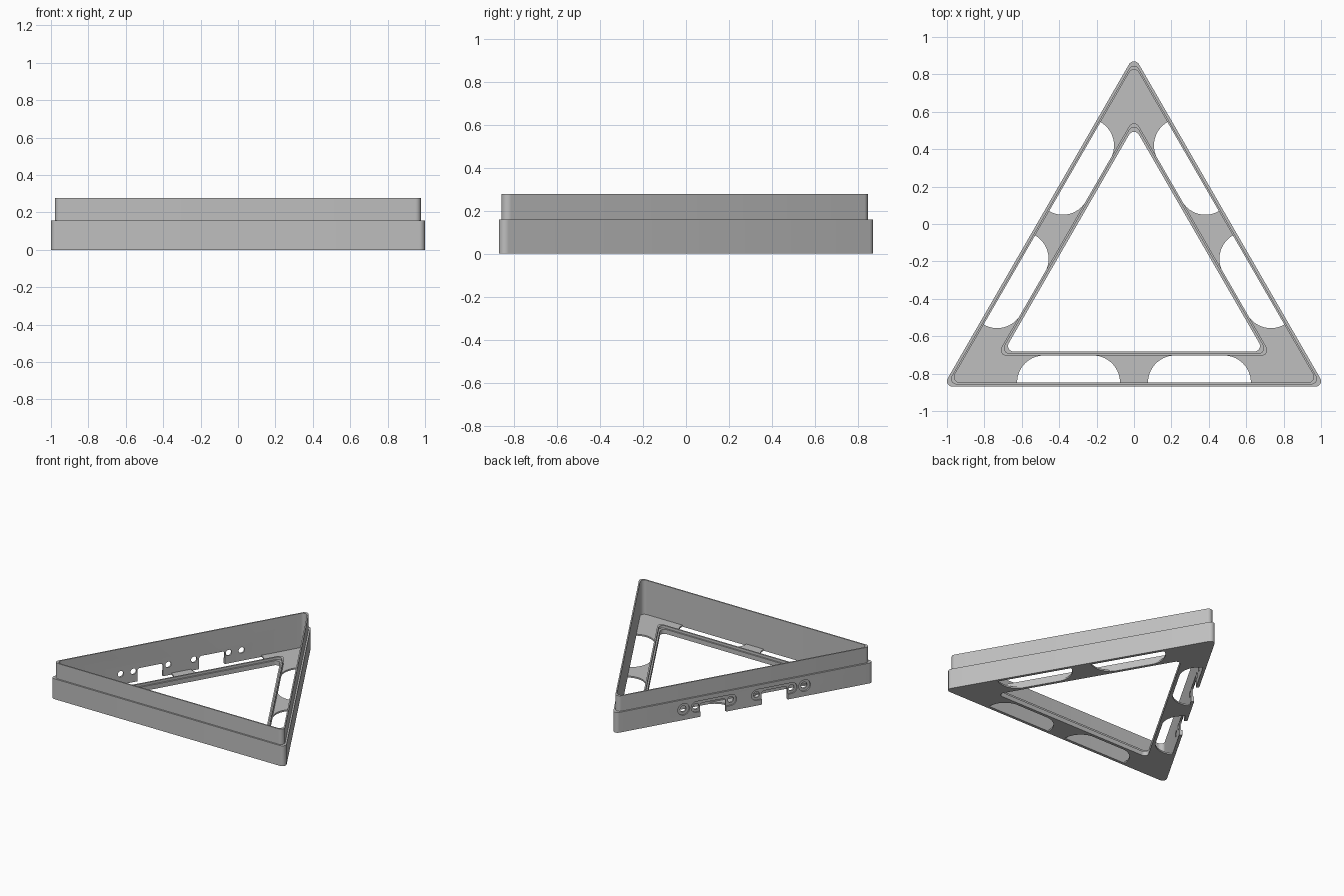
import bpy, bmesh, math
from mathutils import Matrix, Vector

cube = bpy.data.objects.get("Cube")
if cube:
    bpy.data.objects.remove(cube)

grey = bpy.data.materials.new("plain_grey")
grey.use_nodes = True
colour = (0.52, 0.52, 0.52, 1)
grey.diffuse_color = colour
grey.node_tree.nodes["Principled BSDF"].inputs["Base Color"].default_value = colour

CORNER = 0.03           # corner radius of every outline
INRADIUS = 0.56         # from the middle to the corner-centre triangle
WALL_IN, RIM_OUT = 0.0225, 0.166
FLOOR = 0.012
CENTRE = Matrix.Translation((0, -0.28, 0))


def arc(cx, cy, r, start, end, steps=10):
    return [(cx + r * math.cos(math.radians(start + (end - start) * i / steps)),
             cy + r * math.sin(math.radians(start + (end - start) * i / steps)))
            for i in range(steps + 1)]


def triangle(inset):
    """Rounded triangle outline, moved inwards by inset."""
    reach = 2 * (INRADIUS - inset)
    points = []
    for a in (90, 210, 330):
        t = math.radians(a)
        points += arc(reach * math.cos(t), reach * math.sin(t), CORNER, a - 60, a + 60)
    return points


def make_object(name, bm, matrix):
    bmesh.ops.recalc_face_normals(bm, faces=bm.faces)
    mesh = bpy.data.meshes.new(name)
    bm.to_mesh(mesh)
    bm.free()
    mesh.transform(matrix)
    mesh.materials.append(grey)
    obj = bpy.data.objects.new(name, mesh)
    bpy.context.collection.objects.link(obj)
    return obj


def frame(name, section):
    """Sweep a closed (inset, height) section round the triangle."""
    bm = bmesh.new()
    loops = [[bm.verts.new((x, y, z)) for x, y in triangle(d)] for d, z in section]
    for k, a in enumerate(loops):
        b = loops[(k + 1) % len(loops)]
        for i in range(len(a)):
            j = (i + 1) % len(a)
            bm.faces.new((a[i], a[j], b[j], b[i]))
    return make_object(name, bm, CENTRE)


def prism(outline, low, high, matrix):
    bm = bmesh.new()
    face = bm.faces.new([bm.verts.new((x, y, low)) for x, y in outline])
    new = bmesh.ops.extrude_face_region(bm, geom=[face])["geom"]
    bmesh.ops.translate(bm, vec=Vector((0, 0, high - low)),
                        verts=[v for v in new if isinstance(v, bmesh.types.BMVert)])
    return make_object("cutter", bm, matrix)


def cut(obj, cutter):
    mod = obj.modifiers.new("cut", "BOOLEAN")
    mod.operation = "DIFFERENCE"
    mod.solver = "EXACT"
    mod.object = cutter
    bpy.context.view_layer.objects.active = obj
    bpy.ops.object.modifier_apply(modifier=mod.name)
    bpy.data.objects.remove(cutter)


def capsule(u0, u1, z, r):
    return arc(u1, z, r, -90, 90, 14) + arc(u0, z, r, 90, 270, 14)


# Stepped outer wall, low stepped inner rim, thin floor between them
wall = frame("outer_wall", [(0, 0), (0, 0.158), (0.0125, 0.158), (0.0125, 0.278),
                            (WALL_IN, 0.278), (WALL_IN, 0)])
rim = frame("inner_rim", [(RIM_OUT, 0), (RIM_OUT, 0.055), (0.177, 0.055),
                          (0.177, 0.035), (0.1885, 0.035), (0.1885, 0)])
floor = frame("floor", [(WALL_IN, 0), (WALL_IN, FLOOR), (RIM_OUT, FLOOR), (RIM_OUT, 0)])

# Two round-shouldered openings in the floor along each side
y_wall = -(INRADIUS + CORNER - WALL_IN)
radius = RIM_OUT - WALL_IN + 0.001
for turn in (0, 120, 240):
    spin = CENTRE @ Matrix.Rotation(math.radians(turn), 4, "Z")
    for mid in (-0.35, 0.35):
        left, right = mid - 0.275, mid + 0.275
        outline = ([(left, y_wall - 0.01), (right, y_wall - 0.01)]
                   + arc(right - radius, y_wall, radius, 0, 90, 14)
                   + arc(left + radius, y_wall, radius, 90, 180, 14))
        cut(floor, prism(outline, -0.1, 0.1, spin))

# Left-hand slanted wall: recesses, screw holes and notches open at the bottom
side = (CENTRE @ Matrix.Rotation(math.radians(-120), 4, "Z")
        @ Matrix.Translation((0, -(INRADIUS + CORNER), 0))
        @ Matrix.Rotation(math.radians(90), 4, "X"))
HOLE_Z = 0.082
for s in (-1, 1):
    inner, outer = sorted((s * 0.10, s * 0.37))
    cut(wall, prism(capsule(inner, outer, HOLE_Z, 0.042), -0.01, 0.05, side))
    cut(wall, prism(capsule(s * 0.47, s * 0.47, HOLE_Z, 0.045)[:-1], -0.01, 0.05, side))
    for u in (0.10, 0.37, 0.47):
        hole = arc(s * u, HOLE_Z, 0.023, 0, 360, 24)[:-1]
        cut(wall, prism(hole, -0.05, 0.05, side))
    lo, hi = sorted((s * 0.14, s * 0.34))
    notch = ([(lo, -0.05), (hi, -0.05)] + arc(hi - 0.02, 0.08, 0.02, 0, 90, 6)
             + arc(lo + 0.02, 0.08, 0.02, 90, 180, 6))
    cut(wall, prism(notch, -0.05, 0.05, side))

# Smooth corners, crisp edges
bpy.ops.object.select_all(action="DESELECT")
for obj in (wall, rim, floor):
    obj.select_set(True)
bpy.context.view_layer.objects.active = wall
bpy.ops.object.shade_smooth_by_angle(angle=math.radians(30))
